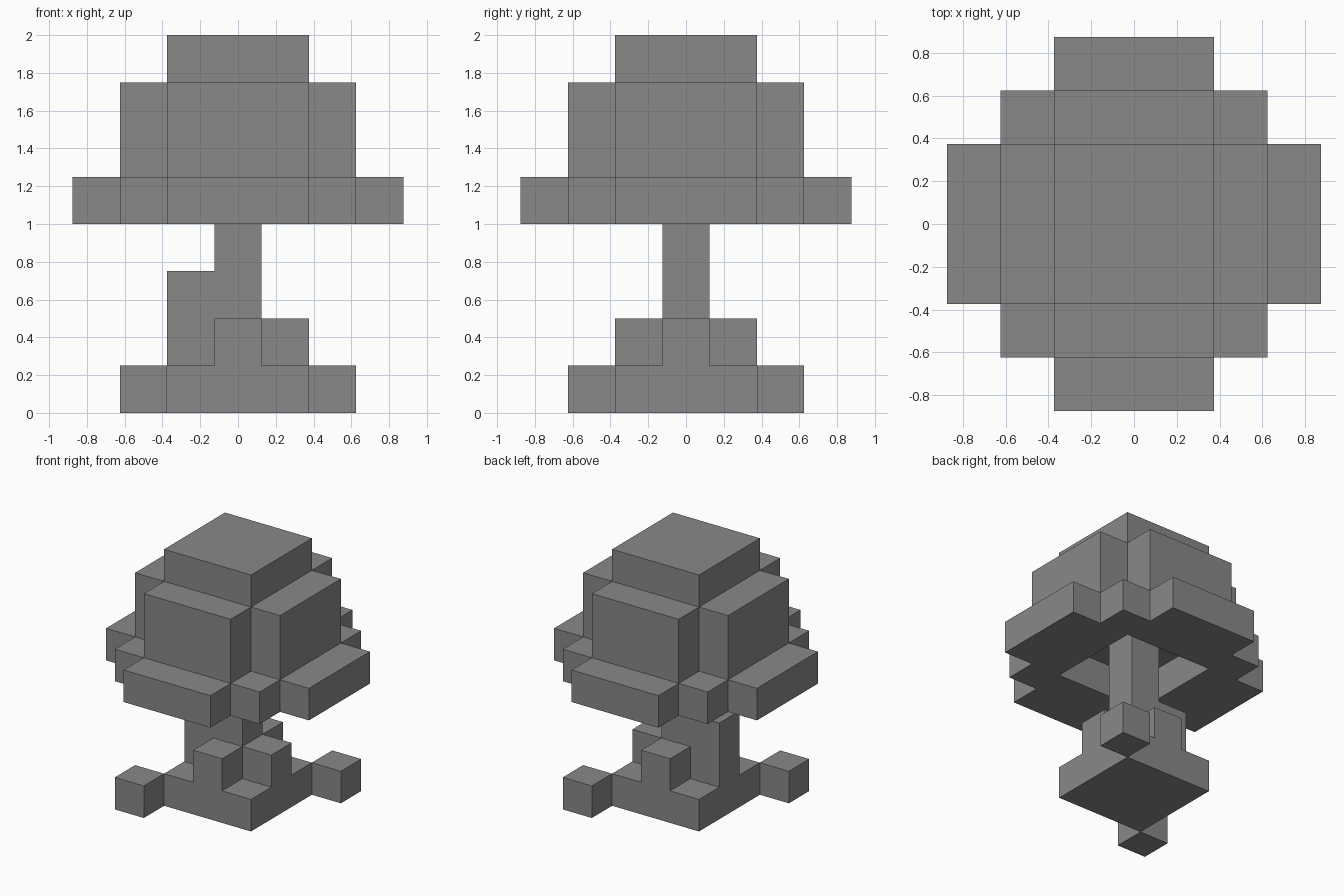
import bpy
import bmesh
from mathutils import Vector

CELL = 0.25

if "Cube" in bpy.data.objects:
    bpy.data.objects.remove(bpy.data.objects["Cube"], do_unlink=True)

grey = bpy.data.materials.new("plain_grey")
grey.use_nodes = True
grey.diffuse_color = (0.25, 0.25, 0.25, 1)
grey.node_tree.nodes["Principled BSDF"].inputs["Base Color"].default_value = grey.diffuse_color


def box(half_x, half_y, low, high, cx=0, cy=0):
    """Set of grid cells in a block reaching half_x, half_y cells from its centre."""
    return {(cx + i, cy + j, k)
            for i in range(-half_x, half_x + 1)
            for j in range(-half_y, half_y + 1)
            for k in range(low, high)}


def build(name, cells):
    """Skin a set of cells with outer faces only, merging flat areas."""
    bm = bmesh.new()
    for cell in cells:
        centre = Vector(cell) + Vector((0, 0, 0.5))
        for axis in range(3):
            for sign in (-1, 1):
                n = Vector((0, 0, 0))
                n[axis] = sign
                if tuple(int(c + d) for c, d in zip(cell, n)) in cells:
                    continue
                u = Vector((n.y, n.z, n.x))
                v = n.cross(u)
                ring = [(-u - v), (u - v), (u + v), (v - u)]
                bm.faces.new([bm.verts.new((centre + (n + r) / 2) * CELL) for r in ring])
    bmesh.ops.remove_doubles(bm, verts=bm.verts, dist=0.001)
    bmesh.ops.dissolve_limit(bm, angle_limit=0.01, verts=bm.verts, edges=bm.edges)
    mesh = bpy.data.meshes.new(name)
    bm.to_mesh(mesh)
    bm.free()
    mesh.materials.append(grey)
    obj = bpy.data.objects.new(name, mesh)
    bpy.context.collection.objects.link(obj)
    return obj


# Canopy: wide brim with a hollow underside, cross-shaped crown, square cap
brim = box(3, 1, 4, 5) | box(1, 3, 4, 5) | box(2, 2, 4, 5)
hollow = box(1, 1, 4, 5)
crown = box(2, 1, 5, 7) | box(1, 2, 5, 7)
cap = box(1, 1, 7, 8)
build("canopy", (brim - hollow) | crown | cap)

# Trunk rising from a square base, with one tall and three short roots
trunk = box(1, 1, 0, 1) | box(0, 0, 1, 5)
trunk |= box(0, 0, 1, 3, cx=-1)
for x, y in ((1, 0), (0, 1), (0, -1)):
    trunk |= box(0, 0, 1, 2, x, y)
build("trunk_and_roots", trunk)

# Loose root cubes at two opposite corners of the base
for name, s in (("front_right_root", -1), ("back_left_root", 1)):
    build(name, box(0, 0, 0, 1, 2 * s, 2 * s))
